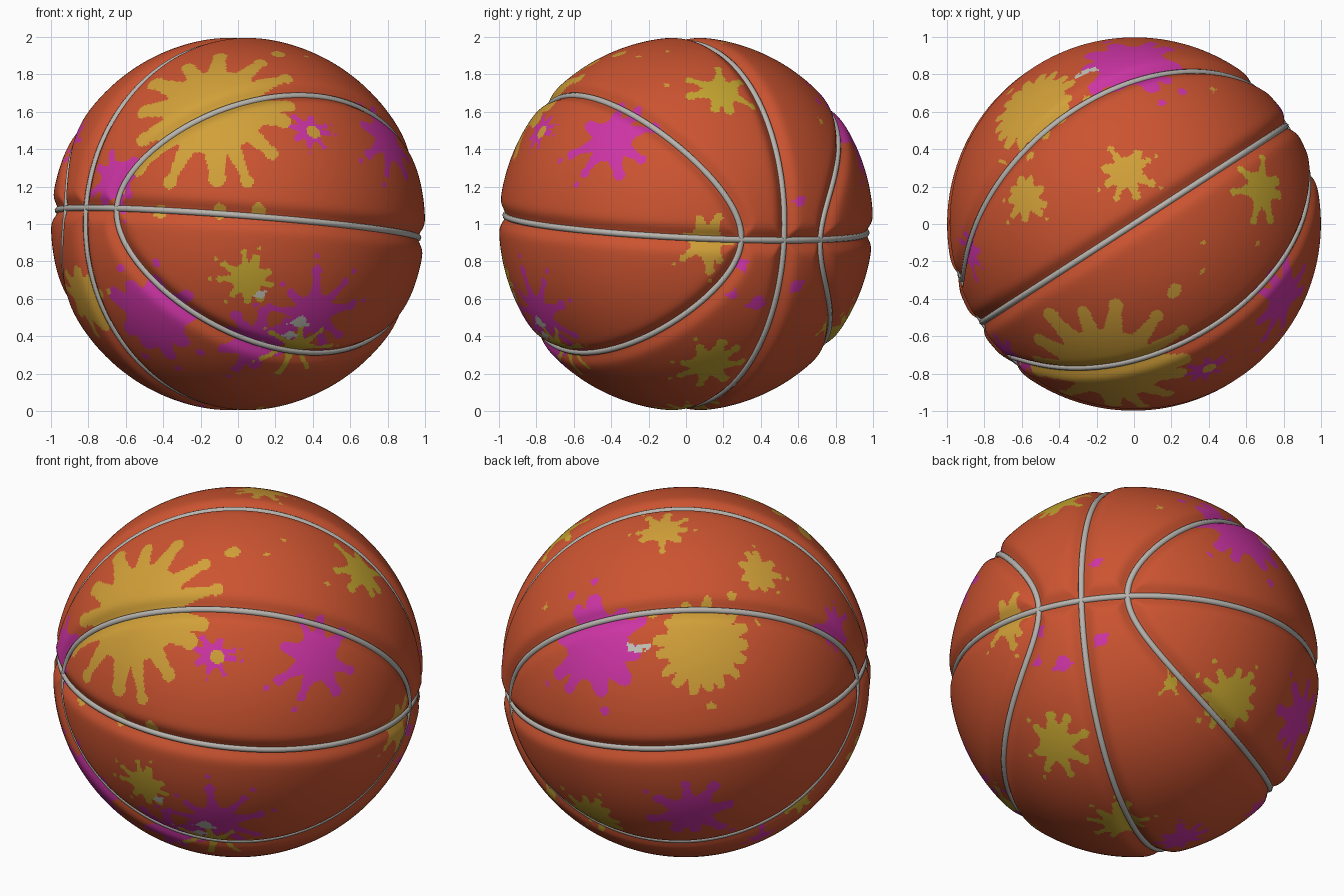
import bpy, math, random
from mathutils import Vector, Matrix, kdtree

if "Cube" in bpy.data.objects:
    bpy.data.objects.remove(bpy.data.objects["Cube"])

random.seed(11)
N = 144                      # grid cells along each side of the cube-sphere
CENTRE = Vector((0, 0, 1))
EU, EW = 0.966, 0.707        # half-axes of the oval side seams

# ball frame: slightly tilted, seams lie in its main planes
tilt = 0.09
along = Vector((0.84, 0.5426, 0)).normalized()
side = Vector((-along.y, along.x, 0))
u_axis = along * math.cos(tilt) - Vector((0, 0, math.sin(tilt)))
w_axis = u_axis.cross(side)
FRAME = Matrix((u_axis, side, w_axis)).transposed()


def material(name, rgb):
    m = bpy.data.materials.new(name)
    m.diffuse_color = (*rgb, 1)
    m.use_nodes = True
    m.node_tree.nodes["Principled BSDF"].inputs["Base Color"].default_value = m.diffuse_color
    return m


ORANGE, GOLD, YELLOW, MAGENTA, PALE = range(5)
mats = [material("orange_rubber", (0.60, 0.088, 0.030)),
        material("gold_paint", (0.64, 0.35, 0.040)),
        material("yellow_paint", (0.56, 0.38, 0.030)),
        material("magenta_paint", (0.62, 0.035, 0.38)),
        material("pale_paint", (0.55, 0.55, 0.48))]
seam_mat = material("grey_seam", (0.48, 0.46, 0.43))


def seam_distance(p):
    u, v, w = p
    f = (u / EU) ** 2 + (w / EW) ** 2 - 1
    g = Vector((2 * u / EU ** 2, 0, 2 * w / EW ** 2))
    g -= p * g.dot(p)
    return min(abs(v), abs(w), abs(f) / max(g.length, 1e-4))


# ball: cube-sphere with soft grooves along the seams
index, verts, faces = {}, [], []


def vertex(key):
    if key not in index:
        p = Vector([math.tan((k / N * 2 - 1) * math.pi / 4) for k in key]).normalized()
        r = 1 - 0.035 * math.exp(-(seam_distance(p) / 0.05) ** 2)
        index[key] = len(verts)
        verts.append(FRAME @ (p * r) + CENTRE)
    return index[key]


for a in range(3):
    for end in (0, N):
        for i in range(N):
            for j in range(N):
                ring = []
                for di, dj in ((0, 0), (1, 0), (1, 1), (0, 1)):
                    key = [0, 0, 0]
                    key[a], key[(a + 1) % 3], key[(a + 2) % 3] = end, i + di, j + dj
                    ring.append(vertex(tuple(key)))
                faces.append(ring if end else ring[::-1])

mesh = bpy.data.meshes.new("ball")
mesh.from_pydata(verts, [], faces)
for m in mats:
    mesh.materials.append(m)
mesh.polygons.foreach_set("use_smooth", [True] * len(faces))
ball = bpy.data.objects.new("ball", mesh)
bpy.context.collection.objects.link(ball)

tree = kdtree.KDTree(len(faces))
for f in mesh.polygons:
    tree.insert((f.center - CENTRE).normalized(), f.index)
tree.balance()
paint = [ORANGE] * len(faces)


# paint splat: round core, tapering arms with round tips, loose droplets
def splat(colour, x, y, z, core, reach, arms):
    c = Vector((x, y, z)).normalized()
    right = Vector((0, 0, 1)).cross(c).normalized()
    up = c.cross(right)
    spokes, drops = [], []
    start = random.random() * 6.28
    for k in range(arms):
        t = start + (k + random.uniform(-0.25, 0.25)) * 2 * math.pi / arms
        length = core + (reach - core) * random.uniform(0.45, 1)
        thick = min(core * 0.26, core * 2.1 / arms) * random.uniform(0.8, 1.2)
        spokes.append((math.cos(t), math.sin(t), length - thick, thick))
        if random.random() < 0.3:
            d = length + core * 0.4
            drops.append((d * math.cos(t), d * math.sin(t), core * 0.13))
    for _, i, _ in tree.find_range(c, reach * 1.25):
        p = (mesh.polygons[i].center - CENTRE).normalized()
        a, b = p.dot(right), p.dot(up)
        d = math.hypot(a, b)
        hit = d < core
        for ct, st, length, thick in spokes:
            if hit:
                break
            s, n = a * ct + b * st, abs(b * ct - a * st)
            web = max(0, 1 - (s - core * 0.8) / (core * 0.7)) * thick * 0.8
            hit = (0 < s < length and n < thick * 0.7 + web) or math.hypot(s - length, n) < thick
        if hit or any(math.hypot(a - q, b - r) < s for q, r, s in drops):
            paint[i] = colour


# direction from the ball centre, core radius, reach, number of arms
magenta = [
    (0.38, -0.78, 0.50, 0.065, 0.15, 8), (-0.66, -0.71, 0.24, 0.10, 0.22, 8),
    (-0.45, -0.74, -0.50, 0.18, 0.30, 9), (0.40, -0.78, -0.48, 0.12, 0.29, 9),
    (0.10, -0.75, -0.64, 0.12, 0.26, 9), (0.80, -0.40, 0.45, 0.125, 0.28, 8),
    (-0.02, 0.87, 0.49, 0.19, 0.32, 10), (-0.88, -0.15, 0.45, 0.07, 0.18, 7),
    (-0.55, 0.73, -0.41, 0.12, 0.26, 8), (-0.66, 0.24, -0.71, 0.05, 0.13, 6),
    (-0.29, 0.05, -0.96, 0.09, 0.19, 8)]
gold = [
    (-0.13, -0.77, 0.62, 0.28, 0.54, 14), (-0.83, -0.39, -0.40, 0.13, 0.25, 9),
    (-0.55, 0.63, 0.55, 0.20, 0.28, 17), (-0.04, 0.28, 0.96, 0.085, 0.19, 8),
    (-0.58, 0.14, 0.80, 0.085, 0.15, 9), (0.98, 0.11, -0.09, 0.09, 0.19, 7)]
yellow = [
    (0.05, -0.95, -0.29, 0.085, 0.18, 9), (0.32, -0.68, -0.66, 0.07, 0.23, 7),
    (0.68, 0.19, 0.71, 0.095, 0.23, 7), (0.65, 0.12, -0.75, 0.10, 0.21, 8),
    (0.02, 0.84, -0.55, 0.12, 0.20, 11), (0.37, 0.75, -0.54, 0.035, 0.13, 4),
    (-0.85, 0.13, -0.50, 0.06, 0.14, 7), (0.11, 0.01, -0.99, 0.09, 0.20, 9)]
for colour, group in ((MAGENTA, magenta), (GOLD, gold), (YELLOW, yellow)):
    for s in group:
        splat(colour, *s)

# loose spots with one or two stubs
spots = [
    (MAGENTA, 0.78, 0.61, 0.12, 0.030), (MAGENTA, 0.82, 0.38, -0.42, 0.042),
    (MAGENTA, 0.93, 0.30, -0.22, 0.030), (MAGENTA, 0.73, 0.59, -0.33, 0.036),
    (MAGENTA, 0.89, 0.25, -0.38, 0.025), (GOLD, 0.42, 0.72, 0.55, 0.016),
    (GOLD, 0.37, -0.10, 0.92, 0.012), (GOLD, 0.37, -0.25, 0.90, 0.012),
    (GOLD, 0.66, -0.10, 0.74, 0.014), (PALE, 0.12, -0.92, -0.38, 0.024),
    (PALE, 0.33, -0.78, -0.52, 0.038), (PALE, 0.27, -0.74, -0.58, 0.028),
    (PALE, 0.13, -0.74, -0.66, 0.022), (PALE, -0.22, 0.83, 0.52, 0.022),
    (PALE, -0.26, 0.81, 0.52, 0.024), (PALE, -0.30, 0.79, 0.53, 0.016)]
for colour, x, y, z, size in spots:
    splat(colour, x, y, z, size, size * 1.9, 2)
mesh.polygons.foreach_set("material_index", paint)
mesh.update()


# seams: round cords lying in the grooves
def seam(name, fn, count=200):
    curve = bpy.data.curves.new(name, "CURVE")
    curve.dimensions = "3D"
    curve.bevel_depth = 0.018
    curve.bevel_resolution = 2
    spline = curve.splines.new("POLY")
    spline.points.add(count - 1)
    for k, pt in enumerate(spline.points):
        t = 2 * math.pi * k / count
        p = FRAME @ (Vector(fn(math.cos(t), math.sin(t))) * 0.965) + CENTRE
        pt.co = (*p, 1)
    spline.use_cyclic_u = True
    curve.materials.append(seam_mat)
    bpy.context.collection.objects.link(bpy.data.objects.new(name, curve))


seam("upright_seam", lambda c, s: (c, 0, s))
seam("level_seam", lambda c, s: (c, s, 0))
for name, sign in (("front_oval_seam", -1), ("back_oval_seam", 1)):
    seam(name, lambda c, s: (EU * c, sign * math.sqrt(1 - (EU * c) ** 2 - (EW * s) ** 2), EW * s))
